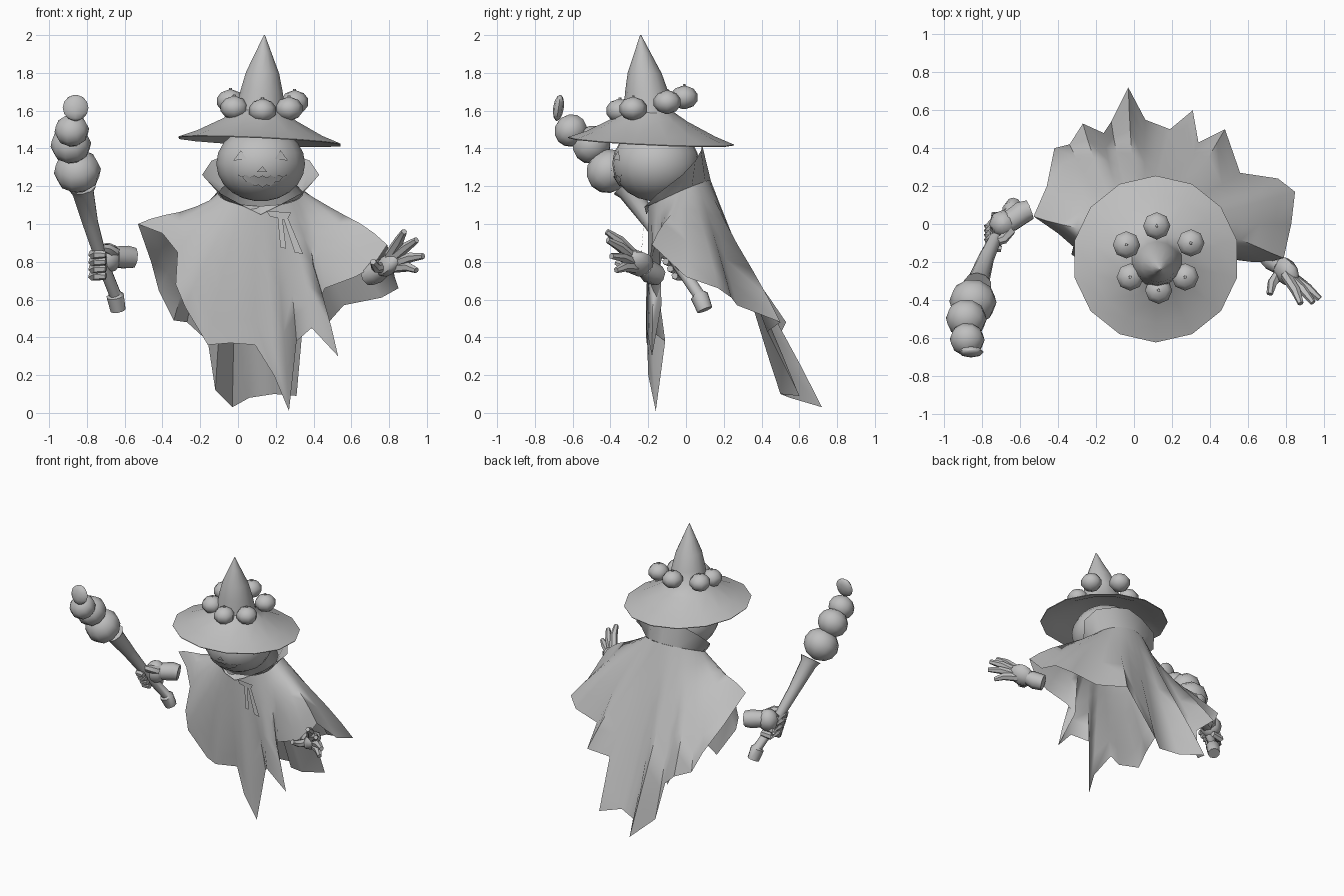
import bpy, bmesh, math
from mathutils import Vector

if "Cube" in bpy.data.objects:
    bpy.data.objects.remove(bpy.data.objects["Cube"])

grey = bpy.data.materials.new("plain_grey")
grey.diffuse_color = (0.52, 0.52, 0.52, 1)
grey.use_nodes = True
grey.node_tree.nodes["Principled BSDF"].inputs["Base Color"].default_value = grey.diffuse_color


def make(name, verts, faces, angle=50):
    me = bpy.data.meshes.new(name)
    me.from_pydata([tuple(v) for v in verts], [], faces)
    me.materials.append(grey)
    bm = bmesh.new()
    bm.from_mesh(me)
    bmesh.ops.recalc_face_normals(bm, faces=bm.faces)
    bm.to_mesh(me)
    bm.free()
    ob = bpy.data.objects.new(name, me)
    bpy.context.collection.objects.link(ob)
    bpy.context.view_layer.objects.active = ob
    ob.select_set(True)
    bpy.ops.object.shade_smooth_by_angle(angle=math.radians(angle))
    ob.select_set(False)
    return ob


def loft(name, rings, caps=False, angle=50):
    """Skin a list of closed rings that have equal point counts."""
    n = len(rings[0])
    verts = [v for r in rings for v in r]
    faces = [(i * n + j, i * n + (j + 1) % n, (i + 1) * n + (j + 1) % n, (i + 1) * n + j)
             for i in range(len(rings) - 1) for j in range(n)]
    if caps:
        faces += [tuple(range(n)), tuple(range(len(verts) - n, len(verts)))]
    return make(name, verts, faces, angle)


def tube(name, pts, radii, sides=8):
    pts = [Vector(p) for p in pts]
    rings = []
    for i, p in enumerate(pts):
        d = (pts[min(i + 1, len(pts) - 1)] - pts[max(i - 1, 0)]).normalized()
        u = d.cross(Vector((0.3, 0.9, 0.2))).normalized()
        v = d.cross(u)
        rings.append([p + radii[i] * (u * math.cos(a) + v * math.sin(a))
                      for a in (2 * math.pi * k / sides for k in range(sides))])
    return loft(name, rings, True)


def ball(name, c, r, axis=(0, 0, 1), seg=8, rows=6, rib=0.0):
    """Ellipsoid with radii r, its poles turned along axis, optional ribs."""
    q = Vector((0, 0, 1)).rotation_difference(Vector(axis))
    rings = []
    for i in range(rows + 1):
        t = math.pi * (0.04 + 0.92 * i / rows)
        ring = []
        for k in range(seg):
            a = 2 * math.pi * k / seg
            s = math.sin(t) * (1 - rib * (k % 2))
            ring.append(Vector(c) + q @ Vector((r[0] * s * math.cos(a), r[1] * s * math.sin(a),
                                                r[2] * math.cos(t))))
        rings.append(ring)
    return loft(name, rings, True, 60)


# Cape: skinned from the neck ring down to a ragged hem
hem = [(-.16, -.14, .36), (-.04, -.21, .37), (.09, -.14, .36), (.19, -.20, .20), (.27, -.16, .01),
       (.31, -.11, .38), (.39, -.21, .45), (.53, -.18, .30), (.42, -.13, .57), (.46, -.18, .66),
       (.62, -.20, .72), (.71, -.20, .77), (.79, -.18, .89), (.83, 0, .72), (.85, .17, .66),
       (.76, .24, .61), (.56, .27, .57), (.48, .50, .48), (.34, .43, .43), (.31, .60, .09),
       (.19, .50, .10), (.06, .55, .08), (-.03, .72, .03), (-.12, .54, .12), (-.16, .48, .38),
       (-.27, .53, .48), (-.34, .42, .49), (-.42, .40, .65), (-.46, .20, .80), (-.53, .04, 1.0),
       (-.40, -.05, .95), (-.32, -.12, .85), (-.33, -.16, .68), (-.28, -.20, .56)]
n = len(hem)


def neck_point(a, wide=1.0):
    back = max(0, math.sin(a))
    return Vector((.12 + .225 * wide * math.cos(a), -.05 + (.15 + .03 * back) * wide * math.sin(a),
                   1.165 + .07 * math.sin(a)))


smooth_hem = [Vector(p) for p in hem]
for _ in range(2):
    smooth_hem = [(smooth_hem[i - 1] + 2 * smooth_hem[i] + smooth_hem[(i + 1) % n]) / 4 for i in range(n)]
rings = []
for t in (0, .12, .28, .46, .64, .82, 1):
    ring = []
    for i in range(n):
        a = -math.pi / 2 + 2 * math.pi * (i - 2.5) / n
        target = smooth_hem[i].lerp(Vector(hem[i]), min(1, t * 1.4) ** 1.2)
        bulge = math.sin(math.pi * t)
        shift = Vector((.02 * math.cos(a), min(0, math.sin(a)) * .01, .02 * max(0, math.cos(a))))
        ring.append(neck_point(a).lerp(target, t) + shift * bulge)
    rings.append(ring)
loft("cape", rings, angle=70)

# Collar: open at the front, flaring up to a tall back
half = [(0, -.21, 1.05), (.08, -.22, 1.09), (.21, -.15, 1.16), (.31, -.02, 1.26), (.26, .05, 1.335),
        (.12, .08, 1.39)]
rim = [(.12 + x, y, z) for x, y, z in half] + [(.12, .085, 1.42)] + \
      [(.12 - x, y, z) for x, y, z in reversed(half)]
base = [neck_point(-math.pi / 2 + math.pi * k / 6) for k in range(13)]
make("collar", base + rim, [(k, k + 1, k + 14, k + 13) for k in range(12)], 60)

# Neck ribbon: a knot strip and two hanging tails
for k, quad in enumerate([((.15, 1.07), (.28, 1.06), (.26, 1.02), (.17, 1.04)),
                          ((.21, 1.03), (.235, 1.03), (.255, .87), (.225, .875)),
                          ((.24, 1.03), (.265, 1.03), (.345, .84), (.30, .85))]):
    make("ribbon_%d" % k, [(x, -.222 if z > .95 else -.235, z) for x, z in quad], [(0, 1, 2, 3)])

# Pumpkin head with carved-face plates following its surface
hc, hr = Vector((.12, -.16, 1.32)), (.235, .235, .2)
ball("head", hc, hr, seg=20, rows=10, rib=.02)


def on_head(x, z):
    y = math.sqrt(max(0, 1 - ((x - hc.x) / hr[0]) ** 2 - ((z - hc.z) / hr[2]) ** 2))
    return (x, hc.y - hr[1] * y - .004, z)


for s, side in ((-1, "left"), (1, "right")):
    make("eye_" + side, [on_head(.12 + s * x, z) for x, z in ((.075, 1.345), (.145, 1.335), (.105, 1.39))],
         [(0, 1, 2)])
make("nose", [on_head(x, z) for x, z in ((.10, 1.275), (.155, 1.275), (.13, 1.305))], [(0, 1, 2)])
m = 12
mouth = []
for k in range(m + 1):
    u = 2 * k / m - 1
    mid, h = 1.225 + .035 * u * u, .03 * (1 - u * u) + .002
    tooth = .012 * (k % 2)
    mouth += [on_head(.13 + .13 * u, mid + h - tooth), on_head(.13 + .13 * u, mid - h + tooth)]
make("mouth", mouth, [(2 * k, 2 * k + 1, 2 * k + 3, 2 * k + 2) for k in range(m)])

# Witch hat: thin tilted brim, hollow below, and slightly leaning cone
hat = []
for r, z in ((.19, 1.535), (.34, 1.465), (.438, 1.435), (.44, 1.440), (.34, 1.478), (.20, 1.55),
             (.135, 1.595), (.115, 1.70), (.09, 1.80), (.042, 1.91), (.003, 2.0)):
    lean = max(0, z - 1.5)
    ring = []
    for k in range(14):
        a = math.pi / 2 + 2 * math.pi * k / 14
        dx, dy = r * math.cos(a), r * math.sin(a)
        ring.append((.115 + .05 * lean + dx, -.185 - .11 * lean + dy, z - .045 * (dx + dy)))
    hat.append(ring)
loft("witch_hat", hat, True, 40)

# Small pumpkins around the hat
for k, p in enumerate([(-.04, -.11, 1.65), (.12, -.01, 1.67), (.30, -.10, 1.645), (.27, -.28, 1.61),
                       (.13, -.35, 1.60), (-.02, -.28, 1.615)]):
    ball("hat_pumpkin_%d" % k, p, (.075, .075, .062), rows=5)
    tube("hat_pumpkin_stem_%d" % k, [p, (p[0], p[1], p[2] + .07)], (.015, .008), 5)

# Staff with stacked bulbs and a flat leaf on top
tube("staff", [(-.635, .10, .545), (-.65, .07, .62), (-.652, .065, .63), (-.72, -.05, .80),
               (-.78, -.18, 1.0), (-.82, -.30, 1.17), (-.825, -.32, 1.20)],
     (.042, .048, .032, .032, .042, .058, .075), 10)
for k, (c, r) in enumerate([((-.85, -.41, 1.28), .125), ((-.885, -.50, 1.42), .108),
                            ((-.88, -.61, 1.495), .092)]):
    ball("staff_bulb_%d" % k, c, (r, r, r * .9), (-.1, -.65, .75), 10, 6)
ball("staff_leaf", (-.86, -.675, 1.615), (.068, .028, .07), (0, .15, 1))

# Gripping hand: cuff, palm and curled fingers around the staff
tube("grip_cuff", [(-.55, .075, .82), (-.59, .06, .825), (-.66, .01, .825)], (.056, .064, .06))
ball("grip_palm", (-.69, -.0, .82), (.075, .075, .08))
for k in range(4):
    z, y = .725 + .038 * k, .0 - .024 * k
    tube("grip_finger_%d" % k, [(-.67, y + .045, z + .01), (-.74, y + .04, z), (-.768, y - .01, z),
                                (-.75, y - .05, z), (-.70, y - .06, z)], (.022, .026, .026, .025, .018), 6)
tube("grip_thumb", [(-.65, -.03, .85), (-.69, -.08, .87), (-.74, -.10, .875)], (.03, .027, .018), 6)

# Open hand: cuff, palm and spread fingers
tube("open_cuff", [(.69, -.15, .725), (.73, -.19, .745), (.77, -.22, .77)], (.055, .06, .05))
ball("open_palm", (.80, -.25, .79), (.052, .075, .09), (.55, -.55, .4))
for k, tip in enumerate([(.88, -.42, .96), (.945, -.415, .915), (.98, -.395, .83), (.945, -.37, .755)]):
    start = Vector((.80 + .008 * k, -.27, .83 - .02 * k))
    mid = start.lerp(Vector(tip), .55) + Vector((.01, 0, .012))
    tube("open_finger_%d" % k, [start, mid, tip], (.029, .026, .016), 6)
tube("open_thumb", [(.78, -.25, .77), (.73, -.31, .77), (.715, -.37, .80)], (.032, .027, .017), 6)
